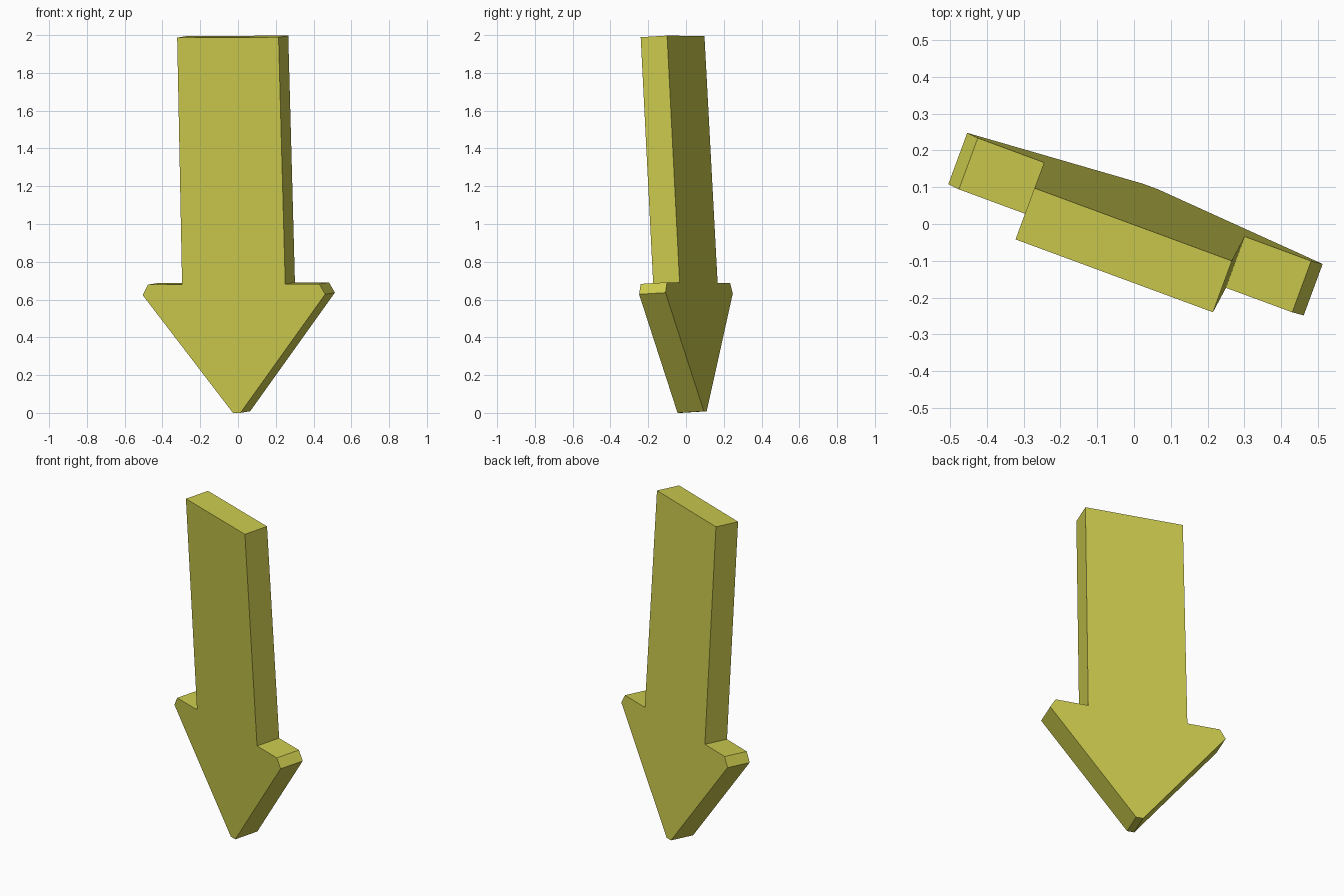
import bpy, bmesh
from mathutils import Matrix, Vector

if "Cube" in bpy.data.objects:
    bpy.data.objects.remove(bpy.data.objects["Cube"])

# half outline of the down arrow: (half width, height)
HALF = [(0.021, 0.0), (0.515, 0.627), (0.483, 0.682), (0.291, 0.682), (0.286, 1.991)]
THICKNESS = 0.149

# tilted frame: across the face, along the shaft, through the thickness
along = Vector((-0.0235, -0.052, 1.0)).normalized()
across = Vector((0.938, -0.346, 0.004)).normalized()
depth = along.cross(across).normalized()
origin = Vector((-0.007, -0.0375, 0.0))

# mirrored outline, extruded to a slab
outline = HALF + [(-x, z) for x, z in reversed(HALF)]
bm = bmesh.new()
face = bm.faces.new([bm.verts.new((x, z, 0)) for x, z in outline])
ext = bmesh.ops.extrude_face_region(bm, geom=[face])
bmesh.ops.translate(bm, vec=(0, 0, THICKNESS),
                    verts=[g for g in ext["geom"] if isinstance(g, bmesh.types.BMVert)])

# lean and turn the slab into place
frame = Matrix((across, along, depth)).transposed().to_4x4()
bmesh.ops.transform(bm, matrix=Matrix.Translation(origin) @ frame, verts=bm.verts)
bmesh.ops.recalc_face_normals(bm, faces=bm.faces)

mesh = bpy.data.meshes.new("down_arrow")
bm.to_mesh(mesh)
bm.free()
arrow = bpy.data.objects.new("down_arrow", mesh)
bpy.context.collection.objects.link(arrow)

# yellow paint
mat = bpy.data.materials.new("yellow")
mat.diffuse_color = (0.6, 0.59, 0.075, 1)
mat.use_nodes = True
mat.node_tree.nodes["Principled BSDF"].inputs["Base Color"].default_value = mat.diffuse_color
mesh.materials.append(mat)
